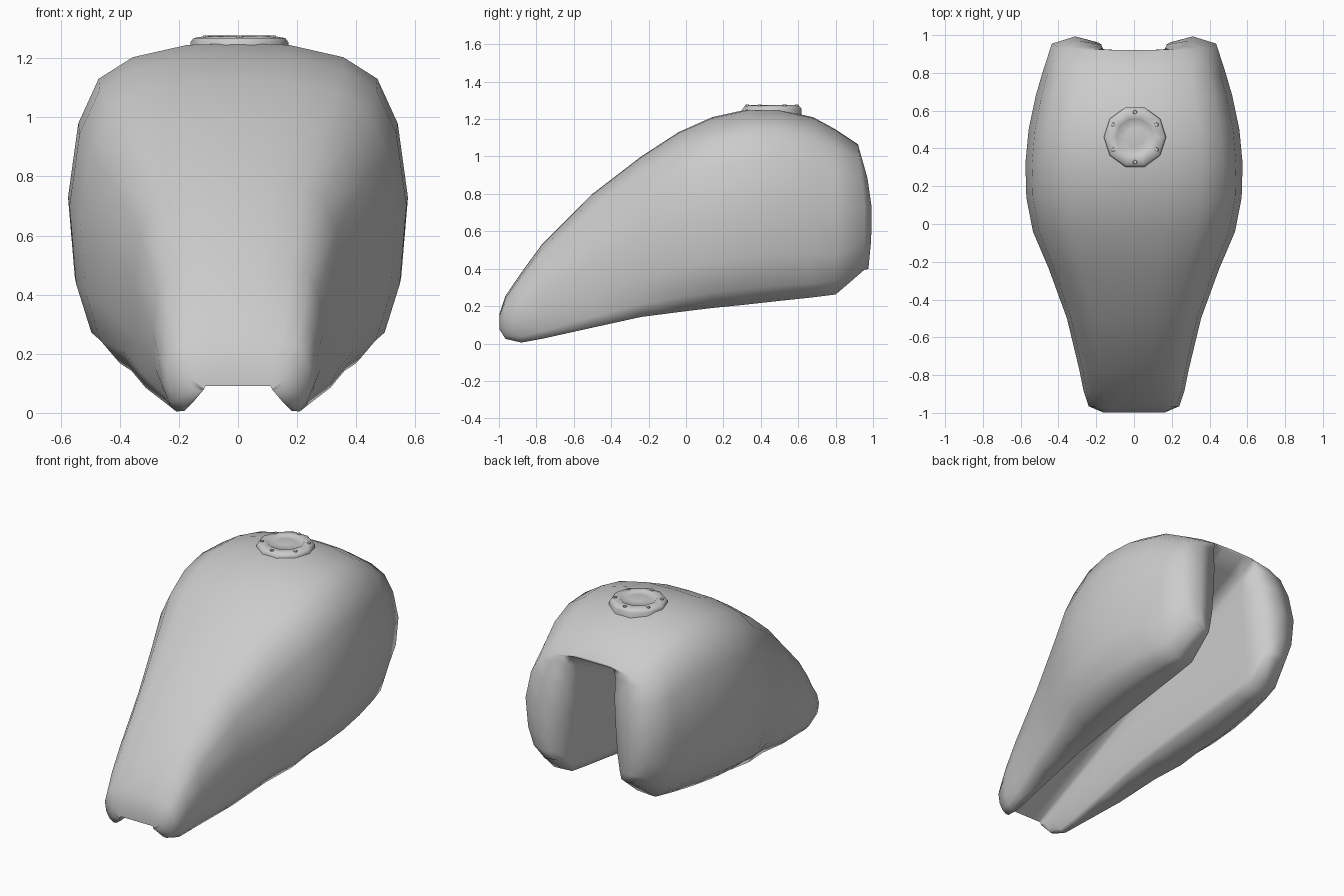
import bpy, bmesh, math

if "Cube" in bpy.data.objects:
    bpy.data.objects.remove(bpy.data.objects["Cube"])

def lerp(a, b, t):
    return a + (b - a) * t

def interp(table, v):
    for (a, p), (b, q) in zip(table, table[1:]):
        if v <= b:
            return lerp(p, q, max(0, (v - a) / (b - a)))
    return table[-1][1]

def finish(name, bm, angle):
    bmesh.ops.remove_doubles(bm, verts=bm.verts, dist=0.0005)
    bmesh.ops.recalc_face_normals(bm, faces=bm.faces)
    me = bpy.data.meshes.new(name)
    bm.to_mesh(me)
    bm.free()
    ob = bpy.data.objects.new(name, me)
    bpy.context.collection.objects.link(ob)
    bpy.ops.object.select_all(action='DESELECT')
    ob.select_set(True)
    bpy.context.view_layer.objects.active = ob
    bpy.ops.object.shade_smooth_by_angle(angle=math.radians(angle))
    return ob

# Tank half-section: outer skin from crown to lip, tunnel from ceiling to lip
OUTER = [(0, 1), (.3, .995), (.62, .955), (.82, .885), (.94, .74),
         (1, .5), (.96, .24), (.87, .08), (.7, 0)]
INNER_Z = [1, 1, 1, .93, .74, .5, .24, .08, .01]
INNER_X = [0, .45, .9, 1, 1, 1, 1, 1, 1]

# Stations front to rear: y, crown z, half width, lip z
STATIONS = [(-.997, .16, .165, .075), (-.965, .255, .24, .025), (-.88, .38, .268, .005),
            (-.77, .53, .29, .025), (-.5, .8, .355, .085), (-.24, 1.0, .45, .142),
            (-.04, 1.13, .535, .168), (.14, 1.21, .57, .19), (.32, 1.25, .575, .208),
            (.5, 1.25, .558, .228), (.68, 1.21, .52, .247), (.8, 1.145, .485, .262),
            (.93, 1.065, .435, .395)]
LIP_OUT = [(-1, .75), (-.88, .78), (-.5, .88), (-.24, .8), (.14, .7), (1, .72)]
LIP_IN = [(-.997, .12), (-.965, .165), (-.88, .185), (0, .2), (.93, .23)]
OUT_Y = [(.395, .955), (.55, .955), (.75, .955), (1.065, .92)]
IN_Y = [(.395, .96), (.55, .965), (.85, .955), (1.05, .92)]
RIM_Y = [(.395, .975), (.66, 1.0), (.85, .98), (1.055, .922)]

bm = bmesh.new()
rows = []
for k, (y, zt, w, zb) in enumerate(STATIONS):
    last = k == len(STATIONS) - 1
    t = (y + 1) / 1.93
    zc = lerp(.09, 1.05, t)
    wi, wl = lerp(.11, .16, t), interp(LIP_IN, y)
    lip = interp(LIP_OUT, y)
    outer, inner = [], []
    for i, (fx, fz) in enumerate(OUTER):
        z = lerp(zb, zt, fz)
        if i == 8:
            fx = lip
        elif i == 7:
            fx = max(fx, lip + .06)
        outer.append((fx * w, interp(OUT_Y, z) if last else y, z))
        z = lerp(zb, zc, INNER_Z[i])
        inner.append((INNER_X[i] * lerp(wl, wi, INNER_Z[i] ** .7),
                      interp(IN_Y, z) if last else y, z))
    rows.append((outer, inner))

def strip(a, b):
    va, vb = [bm.verts.new(p) for p in a], [bm.verts.new(p) for p in b]
    for i in range(len(a) - 1):
        bm.faces.new((va[i], va[i + 1], vb[i + 1], vb[i]))

for (o1, n1), (o2, n2) in zip(rows, rows[1:]):
    strip(o1 + n1[::-1], o2 + n2[::-1])
# Nose closure and rounded rear rim
strip(*rows[0])
o, n = rows[-1]
rim = []
for a, b in zip(o, n):
    z = (a[2] + b[2]) / 2
    rim.append(((a[0] + b[0]) / 2, interp(RIM_Y, z), z))
strip(o, rim)
strip(rim, n)
bm.faces.new([bm.verts.new(p) for p in (o[-1], rim[-1], n[-1])])
# Mirror the half to the other side
geom = bm.verts[:] + bm.edges[:] + bm.faces[:]
for v in bmesh.ops.duplicate(bm, geom=geom)["geom"]:
    if isinstance(v, bmesh.types.BMVert):
        v.co.x *= -1
finish("tank_body", bm, 100)

# Filler cap: ten-sided turned profile
CX, CY = .005, .46
bm = bmesh.new()
prof = [(.165, 1.2), (.165, 1.255), (.155, 1.268), (.108, 1.276), (.1, 1.268), (.05, 1.274), (0, 1.276)]
vs = [bm.verts.new((CX + r, CY, z)) for r, z in prof]
es = [bm.edges.new(p) for p in zip(vs, vs[1:])]
bmesh.ops.spin(bm, geom=vs + es, cent=(CX, CY, 0), axis=(0, 0, 1),
               angle=math.tau, steps=10)
finish("filler_cap", bm, 80)

# Six cap screws
bm = bmesh.new()
for k in range(6):
    a = math.tau * k / 6 + math.pi / 2
    r = bmesh.ops.create_cone(bm, cap_ends=True, segments=6, radius1=.013, radius2=.01, depth=.014)
    bmesh.ops.translate(bm, verts=r["verts"],
                        vec=(CX + .132 * math.cos(a), CY + .132 * math.sin(a), 1.27))
finish("cap_screws", bm, 30)
